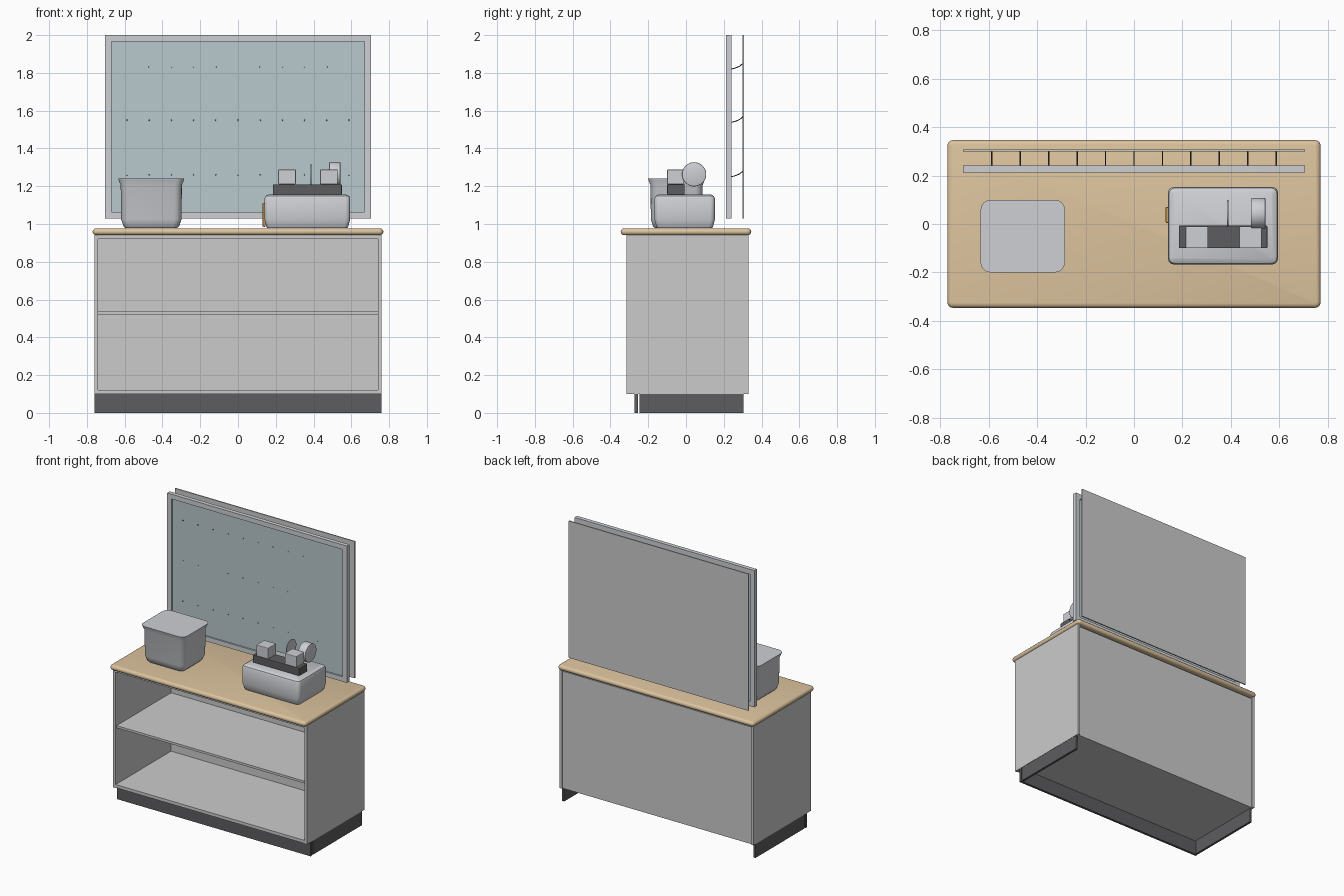
import bpy, bmesh, math

if "Cube" in bpy.data.objects:
    bpy.data.objects.remove(bpy.data.objects["Cube"])


def material(name, rgb):
    m = bpy.data.materials.new(name)
    m.diffuse_color = (*rgb, 1)
    m.use_nodes = True
    m.node_tree.nodes["Principled BSDF"].inputs["Base Color"].default_value = m.diffuse_color
    return m


WOOD = material("wood", (0.72, 0.55, 0.34))
DARK = material("dark", (0.11, 0.11, 0.115))
GLASS = material("glass", (0.48, 0.58, 0.61))
PALE = material("pale", (0.62, 0.63, 0.66))
AMBER = material("amber", (0.6, 0.35, 0.1))


def finish(name, bm, mat=None, smooth=False):
    bmesh.ops.recalc_face_normals(bm, faces=bm.faces)
    me = bpy.data.meshes.new(name)
    bm.to_mesh(me)
    bm.free()
    ob = bpy.data.objects.new(name, me)
    bpy.context.collection.objects.link(ob)
    if mat:
        me.materials.append(mat)
    if smooth:
        bpy.ops.object.select_all(action='DESELECT')
        ob.select_set(True)
        bpy.context.view_layer.objects.active = ob
        bpy.ops.object.shade_smooth_by_angle(angle=math.radians(35))
    return ob


def box(name, x, y, z, mat=None, bevel=0):
    bm = bmesh.new()
    bmesh.ops.create_cube(bm, size=1)
    for v in bm.verts:
        v.co = [r[0] + (c + 0.5) * (r[1] - r[0]) for c, r in zip(v.co, (x, y, z))]
    if bevel:
        bmesh.ops.bevel(bm, geom=bm.edges[:], offset=bevel, segments=2,
                        profile=0.5, affect='EDGES')
    return finish(name, bm, mat)


def rounded_loft(name, cx, cy, levels, mat, seg=4):
    """Stack of rounded rectangles: (z, half x, half y, corner radius)."""
    bm = bmesh.new()
    rings = []
    for z, hx, hy, r in levels:
        ring = []
        for q, (sx, sy) in enumerate(((1, 1), (-1, 1), (-1, -1), (1, -1))):
            for i in range(seg + 1):
                a = math.pi / 2 * (q + i / seg)
                ring.append(bm.verts.new((cx + sx * (hx - r) + r * math.cos(a),
                                          cy + sy * (hy - r) + r * math.sin(a), z)))
        rings.append(ring)
    n = len(rings[0])
    for a, b in zip(rings, rings[1:]):
        for i in range(n):
            bm.faces.new((a[i], a[(i + 1) % n], b[(i + 1) % n], b[i]))
    bm.faces.new(rings[0])
    bm.faces.new(rings[-1])
    return finish(name, bm, mat, True)


def disc(name, x0, x1, y, z, r, mat, bevel=0):
    bm = bmesh.new()
    bmesh.ops.create_cone(bm, cap_ends=True, segments=40, radius1=r, radius2=r, depth=x1 - x0)
    if bevel:
        rim = [e for e in bm.edges if abs(e.verts[0].co.z - e.verts[1].co.z) < 1e-5]
        bmesh.ops.bevel(bm, geom=rim, offset=bevel, segments=2, profile=0.5, affect='EDGES')
    for v in bm.verts:
        v.co = ((x0 + x1) / 2 + v.co.z, y + v.co.y, z + v.co.x)
    return finish(name, bm, mat, True)


# Cabinet carcass, open at the front
for side, s in (("left", -1), ("right", 1)):
    box(side + "_side_panel", sorted((s * 0.742, s * 0.76)), (-0.315, 0.33), (0.10, 0.942))
    box(side + "_plinth", sorted((s * 0.742, s * 0.758)), (-0.245, 0.305), (0, 0.10), DARK)
box("bottom_panel", (-0.742, 0.742), (-0.31, 0.312), (0.10, 0.122))
box("top_panel", (-0.742, 0.742), (-0.31, 0.312), (0.92, 0.938))
box("shelf", (-0.742, 0.742), (-0.30, 0.312), (0.52, 0.536))
box("back_panel", (-0.742, 0.742), (0.31, 0.322), (0.10, 0.93))
box("front_plinth", (-0.76, 0.76), (-0.272, -0.255), (0, 0.10), DARK)

# Countertop with rounded edge
edge = []
for i in range(7):
    a = math.pi * (i / 6 - 0.5)
    d = 0.018 * (1 - math.cos(a))
    edge.append((0.959 + 0.018 * math.sin(a), 0.77 - d, 0.346 - d, 0.024 - d))
rounded_loft("countertop", 0, 0, edge, WOOD)

# Framed glass screen and rear board
for side, s in (("left", -1), ("right", 1)):
    box(side + "_screen_stile", sorted((s * 0.67, s * 0.705)), (0.213, 0.242), (1.03, 2.0), PALE)
for nm, z in (("bottom", 1.03), ("top", 1.966)):
    box(nm + "_screen_rail", (-0.67, 0.67), (0.213, 0.242), (z, z + 0.034), PALE)
box("screen_glass", (-0.67, 0.67), (0.224, 0.232), (1.064, 1.966), GLASS)
box("rear_board", (-0.705, 0.705), (0.299, 0.307), (1.03, 2.0))

# Thin sagging wires between the glass and the rear board
wires = bpy.data.curves.new("link_wires", 'CURVE')
wires.dimensions = '3D'
wires.bevel_depth = 0.003
wires.bevel_resolution = 1
for z in (1.82, 1.538, 1.25):
    for i in range(11):
        sp = wires.splines.new('POLY')
        pts = ((0.222, 0.012), (0.24, 0), (0.265, 0.007), (0.285, 0.016), (0.301, 0.03))
        sp.points.add(len(pts) - 1)
        for p, (y, dz) in zip(sp.points, pts):
            p.co = ((i - 5) * 0.1175, y, z + dz, 1)
wires.materials.append(DARK)
bpy.context.collection.objects.link(bpy.data.objects.new("link_wires", wires))

# Lidded container
rounded_loft("container", -0.459, -0.05, (
    (0.978, 0.138, 0.115, 0.03), (0.99, 0.148, 0.125, 0.035), (1.025, 0.16, 0.136, 0.038),
    (1.205, 0.162, 0.138, 0.038), (1.23, 0.172, 0.148, 0.042),
    (1.24, 0.174, 0.15, 0.042)), PALE)

# Machine base with side tag
rounded_loft("machine_base", 0.367, -0.007, (
    (0.978, 0.212, 0.145, 0.02), (0.988, 0.218, 0.151, 0.022), (1.025, 0.227, 0.16, 0.025),
    (1.135, 0.227, 0.16, 0.025), (1.147, 0.222, 0.155, 0.022),
    (1.157, 0.205, 0.138, 0.012)), PALE)
box("side_tag", (0.13, 0.146), (0.005, 0.07), (0.985, 1.11), AMBER, 0.005)

# Dark bar carrying two blocks, with two upright discs behind
box("bar", (0.185, 0.55), (-0.10, -0.007), (1.156, 1.21), DARK, 0.004)
for nm, x in (("left_block", 0.213), ("right_block", 0.435)):
    box(nm, (x, x + 0.093), (-0.10, -0.01), (1.21, 1.288), PALE, 0.004)
disc("thick_disc", 0.482, 0.542, 0.043, 1.263, 0.064, PALE, 0.004)
disc("thin_disc", 0.384, 0.389, 0.043, 1.262, 0.055, PALE)
